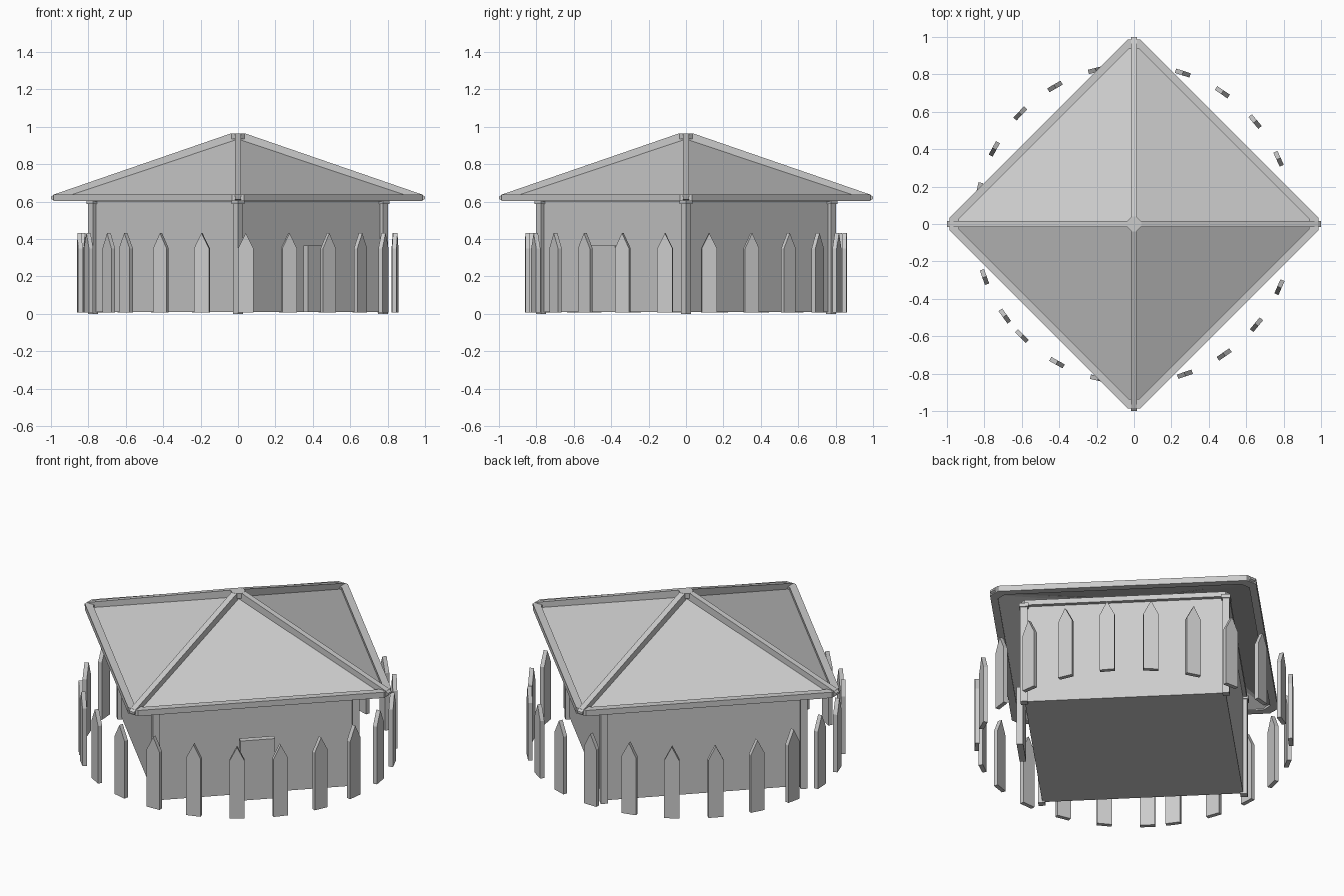
import bpy, bmesh, math
from mathutils import Matrix, Vector

cube = bpy.data.objects.get("Cube")
if cube:
    bpy.data.objects.remove(cube, do_unlink=True)

grey = bpy.data.materials.new("plain grey")
grey.use_nodes = True
grey.diffuse_color = (0.6, 0.6, 0.6, 1)
grey.node_tree.nodes["Principled BSDF"].inputs["Base Color"].default_value = (0.6, 0.6, 0.6, 1)


def finish(name, bm):
    bmesh.ops.recalc_face_normals(bm, faces=bm.faces)
    mesh = bpy.data.meshes.new(name)
    bm.to_mesh(mesh)
    bm.free()
    mesh.materials.append(grey)
    ob = bpy.data.objects.new(name, mesh)
    bpy.context.scene.collection.objects.link(ob)
    return ob


def plate(name, outline, thickness, angle=0, location=(0, 0, 0)):
    """Upright outline in local x/z, extruded along y, then turned about z."""
    bm = bmesh.new()
    face = bm.faces.new([bm.verts.new((x, -thickness / 2, z)) for x, z in outline])
    new = bmesh.ops.extrude_face_region(bm, geom=[face])["geom"]
    verts = [v for v in new if isinstance(v, bmesh.types.BMVert)]
    bmesh.ops.translate(bm, verts=verts, vec=(0, thickness, 0))
    bm.transform(Matrix.Translation(location) @ Matrix.Rotation(angle, 4, "Z"))
    return finish(name, bm)


def block(name, width, depth, z0, z1, location=(0, 0, 0), angle=math.pi / 4):
    h = width / 2
    return plate(name, [(-h, z0), (h, z0), (h, z1), (-h, z1)], depth, angle, location)


def clipped_diamond(diagonal, clip):
    """Square standing on its corner, with the corners cut off at clip."""
    d = diagonal - clip
    points = []
    for k in range(4):
        turn = Matrix.Rotation(k * math.pi / 2, 3, "Z")
        points += [turn @ Vector((clip, -d, 0)), turn @ Vector((clip, d, 0))]
    return points


def frame(name, outer, inner, z0, z1):
    """Closed square frame between two outlines."""
    bm = bmesh.new()
    loops = [[bm.verts.new((p.x, p.y, z)) for p in pts]
             for pts, z in ((outer, z0), (outer, z1), (inner, z1), (inner, z0))]
    n = len(outer)
    for a, b in zip(loops, loops[1:] + loops[:1]):
        for i in range(n):
            j = (i + 1) % n
            bm.faces.new((a[i], a[j], b[j], b[i]))
    return finish(name, bm)


# Hut body and the beam along the top of its walls
WALL = 0.77
side = WALL * math.sqrt(2)
block("walls", side, side, 0.01, 0.62)
frame("wall_beam", clipped_diamond(0.8, 0.785), clipped_diamond(0.75, 0.735), 0.6, 0.63)

# Corner posts with small capitals
for k in range(4):
    a = k * math.pi / 2
    spot = (0.775 * math.cos(a), 0.775 * math.sin(a), 0)
    block(f"corner_post_{k + 1}", 0.038, 0.038, 0, 0.61, spot)
    block(f"post_capital_{k + 1}", 0.05, 0.05, 0.588, 0.61, spot)

# Door panel standing in front of the front right wall
block("door_panel", 0.19, 0.035, 0.01, 0.365, (0.43, -0.434, 0))

# Roof panels: four thin slopes, open below
bm = bmesh.new()
apex = bm.verts.new((0, 0, 0.94))
eaves = [bm.verts.new((0.975 * math.cos(k * math.pi / 2),
                       0.975 * math.sin(k * math.pi / 2), 0.614)) for k in range(4)]
for k in range(4):
    bm.faces.new((apex, eaves[k], eaves[(k + 1) % 4]))
roof = finish("roof_panels", bm)
solid = roof.modifiers.new("Thickness", "SOLIDIFY")
solid.thickness = 0.008
solid.offset = -1

# Eaves frame, hip rafters and apex cap
frame("eaves_frame", clipped_diamond(1.02, 0.987), clipped_diamond(0.963, 0.935), 0.603, 0.637)
rafter = [(0, 0.92), (0, 0.964), (0.04, 0.964), (0.985, 0.638),
          (1, 0.626), (1, 0.614), (0.975, 0.603)]
for k in range(4):
    plate(f"hip_rafter_{k + 1}", rafter, 0.034, k * math.pi / 2)
bm = bmesh.new()
bmesh.ops.create_cone(bm, cap_ends=True, segments=8, radius1=0.04, radius2=0.04, depth=0.03,
                      matrix=Matrix.Translation((0, 0, 0.95)) @ Matrix.Rotation(math.pi / 8, 4, "Z"))
finish("apex_cap", bm)

# Ring of pointed fence pickets
picket = [(-0.041, 0.008), (0.041, 0.008), (0.041, 0.35), (0, 0.432), (-0.041, 0.35)]
for k in range(23):
    a = math.radians(225 + 15.93 * k)
    plate(f"fence_picket_{k + 1}", picket, 0.024, a + math.pi / 2,
          (0.848 * math.cos(a), 0.848 * math.sin(a), 0))
